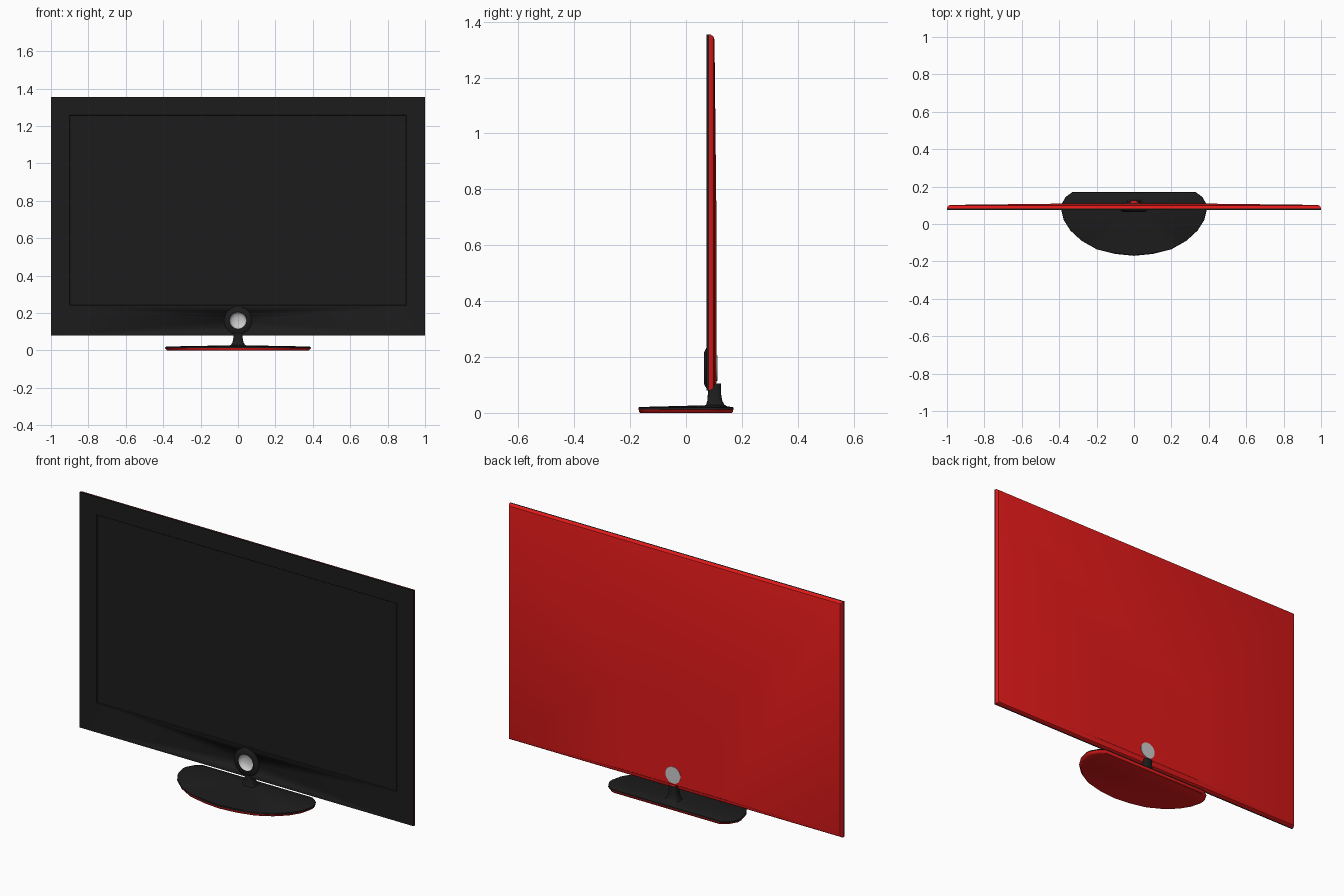
import bpy, bmesh, math

if "Cube" in bpy.data.objects:
    bpy.data.objects.remove(bpy.data.objects["Cube"])


def material(name, color):
    m = bpy.data.materials.new(name)
    m.diffuse_color = (*color, 1)
    m.use_nodes = True
    m.node_tree.nodes["Principled BSDF"].inputs["Base Color"].default_value = m.diffuse_color
    return m


BLACK = material("gloss_black", (0.012, 0.012, 0.012))
RED = material("red_plastic", (0.75, 0.01, 0.01))


def loft(name, rings, mat=None, cap_start=True, cap_end=True, angle=30):
    """Skin a list of equal-length point rings into one mesh."""
    bm = bmesh.new()
    vs = [[bm.verts.new(p) for p in r] for r in rings]
    n = len(vs[0])
    for a, b in zip(vs, vs[1:]):
        for i in range(n):
            j = (i + 1) % n
            bm.faces.new((a[i], a[j], b[j], b[i]))
    if cap_start:
        bm.faces.new(vs[0][::-1])
    if cap_end:
        bm.faces.new(vs[-1])
    bmesh.ops.recalc_face_normals(bm, faces=bm.faces[:])
    me = bpy.data.meshes.new(name)
    bm.to_mesh(me)
    bm.free()
    ob = bpy.data.objects.new(name, me)
    bpy.context.collection.objects.link(ob)
    if mat:
        me.materials.append(mat)
    bpy.ops.object.select_all(action='DESELECT')
    bpy.context.view_layer.objects.active = ob
    ob.select_set(True)
    bpy.ops.object.shade_smooth_by_angle(angle=math.radians(angle))
    return ob


def rect(x, z0, z1, y):
    return [(-x, y, z0), (x, y, z0), (x, y, z1), (-x, y, z1)]


def circle(r, y, z=0.16, n=32):
    return [(r * math.cos(2 * math.pi * i / n), y, z + r * math.sin(2 * math.pi * i / n))
            for i in range(n)]


# Front panel with slightly recessed screen
panel = loft("front_panel", [
    rect(1, 0.08, 1.355, 0.082), rect(1, 0.08, 1.355, 0.074),
    rect(0.9, 0.24, 1.26, 0.074), rect(0.897, 0.243, 1.257, 0.077)], BLACK, angle=15)

# Round opening through the front panel
cutter = loft("hole_cutter", [circle(0.046, 0.05), circle(0.046, 0.095)])
cutter.hide_render = True
cutter.hide_viewport = True
cut = panel.modifiers.new("hole", 'BOOLEAN')
cut.object = cutter
cut.solver = 'EXACT'

# Red back shell: rounded rim, then a shallow bulge low in the middle
loft("back_shell", [
    rect(1, 0.08, 1.355, 0.082), rect(0.998, 0.082, 1.353, 0.09),
    rect(0.992, 0.088, 1.347, 0.098), rect(0.98, 0.1, 1.335, 0.102),
    rect(0.3, 0.11, 0.6, 0.11)], RED, cap_start=False)

# Raised black ring, grey dish inside it and grey disc on the back
loft("dish_ring", [circle(0.076, 0.075), circle(0.056, 0.064), circle(0.045, 0.064),
                   circle(0.045, 0.07)], BLACK, False, False)
loft("dish", [circle(0.046, 0.066), circle(0.042, 0.077), circle(0.033, 0.085),
              circle(0.02, 0.089), circle(0.008, 0.091)], None, False, True, 40)
loft("back_disc", [circle(0.045, 0.105), circle(0.045, 0.112)])

# Base outline: half ellipse in front, clipped straight edge behind
HALF = [(0.1, -0.16), (0.2, -0.135), (0.28, -0.09), (0.34, -0.035), (0.375, 0.02),
        (0.39, 0.08), (0.388, 0.105), (0.365, 0.145), (0.33, 0.17)]
OUTLINE = [(0, -0.17)] + HALF + [(-x, y) for x, y in reversed(HALF)]


def base_ring(s, z, cy=0.0):
    return [(x * s, cy + (y - cy) * s, z) for x, y in OUTLINE]


loft("base_underside", [base_ring(0.965, 0), base_ring(0.985, 0.004), base_ring(1, 0.013)],
     RED, cap_end=False)
loft("base_top", [base_ring(1, 0.013), base_ring(0.995, 0.019), base_ring(0.98, 0.021),
                  base_ring(0.15, 0.027, 0.1)], BLACK, cap_start=False)


# Flared neck rising behind the panel, with a red top
def neck_ring(hx, y0, y1, z, n=24):
    pts = []
    for i in range(n):
        c, s = math.cos(2 * math.pi * i / n), math.sin(2 * math.pi * i / n)
        pts.append((hx * math.copysign(abs(c) ** 0.6, c),
                    (y0 + y1) / 2 + (y1 - y0) / 2 * math.copysign(abs(s) ** 0.6, s), z))
    return pts


neck = loft("neck", [
    neck_ring(0.06, 0.06, 0.148, 0.023), neck_ring(0.038, 0.072, 0.138, 0.029),
    neck_ring(0.03, 0.076, 0.13, 0.042), neck_ring(0.025, 0.078, 0.126, 0.065),
    neck_ring(0.022, 0.079, 0.125, 0.106)], BLACK, cap_start=False)
neck.data.materials.append(RED)
for f in neck.data.polygons:
    if f.normal.z > 0.99:
        f.material_index = 1
